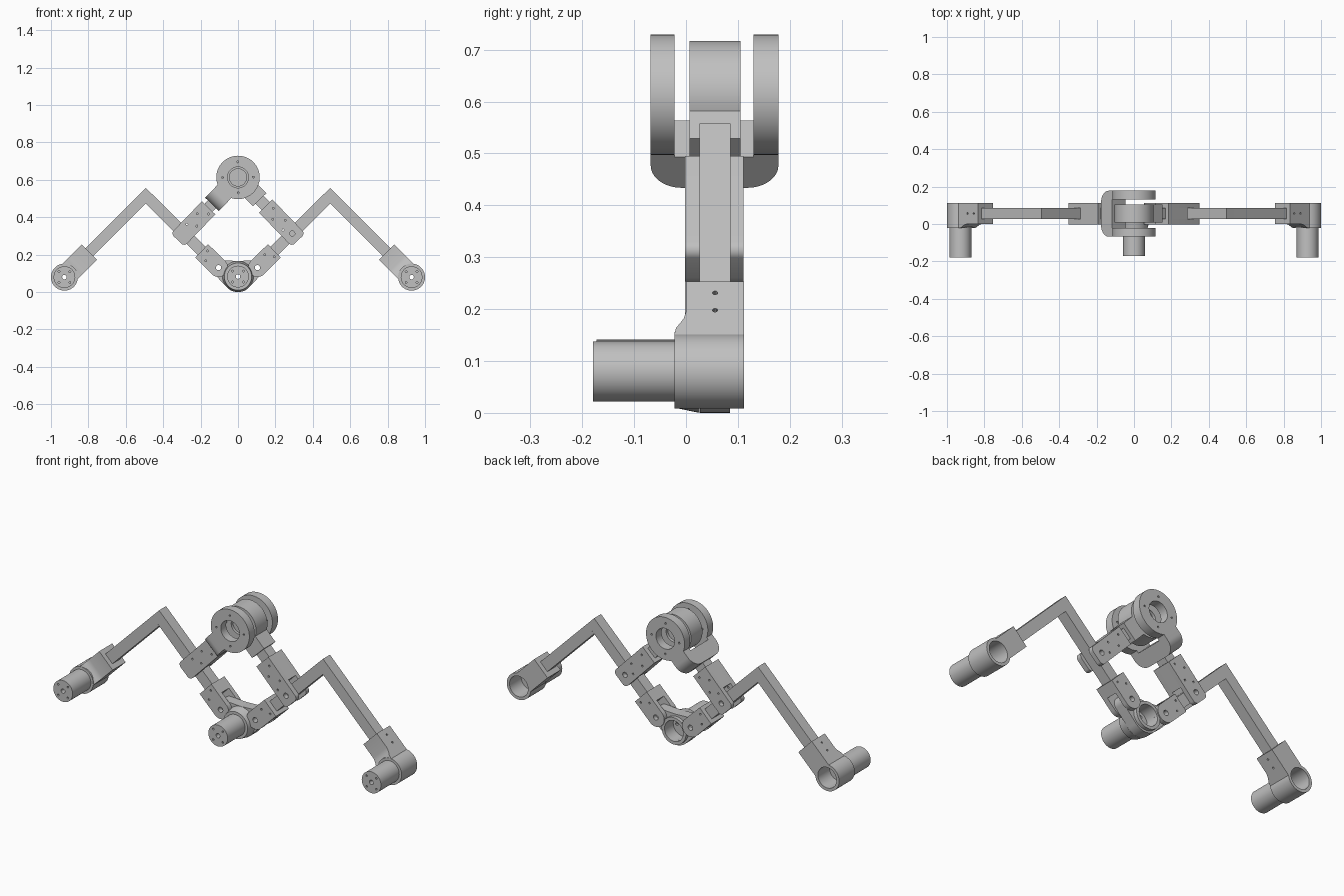
import bpy, bmesh
from math import sin, cos, asin, acos, atan2, pi, hypot
from mathutils import Matrix

cube = bpy.data.objects.get("Cube")
if cube:
    bpy.data.objects.remove(cube, do_unlink=True)

grey = bpy.data.materials.new("machined_grey")
grey.use_nodes = True
GREY = (0.53, 0.53, 0.53, 1)
grey.diffuse_color = GREY
grey.node_tree.nodes["Principled BSDF"].inputs["Base Color"].default_value = GREY
parts = []


# --- helpers: local axes are u (along the link), y (depth), v (across) ---
def frame(a, b):
    """Local frame at point a of the xz plane, u pointing towards b."""
    t = atan2(b[1] - a[1], b[0] - a[0])
    c, s = cos(t), sin(t)
    return Matrix(((c, 0, -s, a[0]), (0, 1, 0, 0), (s, 0, c, a[1]), (0, 0, 0, 1)))


def arc(cx, cy, r, a0, a1, n=16):
    return [(cx + r * cos(a0 + (a1 - a0) * i / n), cy + r * sin(a0 + (a1 - a0) * i / n))
            for i in range(n + 1)]


def circle(r, u=0, v=0, n=40):
    return arc(u, v, r, 0, 2 * pi, n)[:-1]


def rect(u0, u1, w):
    return [(u0, -w), (u1, -w), (u1, w), (u0, w)]


def keyhole(r, w, length):
    """Round head at the origin with a straight tongue."""
    a = asin(min(w / r, 1))
    return arc(0, 0, r, a, 2 * pi - a, 48) + [(length, -w), (length, w)]


def capsule(r1, r2, length):
    """Two circles joined by their tangents."""
    a = acos((r1 - r2) / length)
    return arc(0, 0, r1, a, 2 * pi - a, 40) + arc(length, 0, r2, -a, a, 24)


def add_prism(bm, pts, lo, hi, m, axis="y"):
    rings = []
    for h in (lo, hi):
        co = [(p, h, q) if axis == "y" else (p, q, h) for p, q in pts]
        rings.append([bm.verts.new(m @ Matrix.Translation(c).to_translation()) for c in co])
    bm.faces.new(rings[0])
    bm.faces.new(rings[1][::-1])
    n = len(pts)
    for i in range(n):
        j = (i + 1) % n
        bm.faces.new((rings[0][i], rings[0][j], rings[1][j], rings[1][i]))


def to_object(name, bm):
    bmesh.ops.recalc_face_normals(bm, faces=bm.faces)
    mesh = bpy.data.meshes.new(name)
    bm.to_mesh(mesh)
    bm.free()
    mesh.materials.append(grey)
    ob = bpy.data.objects.new(name, mesh)
    bpy.context.scene.collection.objects.link(ob)
    return ob


def part(name, m, solids, holes=()):
    """Object from prisms (points, low, high, axis), with holes cut out."""
    bm = bmesh.new()
    for s in solids:
        add_prism(bm, *s[:3], m, *s[3:])
    ob = to_object(name, bm)
    if holes:
        bm = bmesh.new()
        for s in holes:
            add_prism(bm, *s[:3], m, *s[3:])
        cutter = to_object("cutter", bm)
        cutter.hide_render = True
        mod = ob.modifiers.new("holes", "BOOLEAN")
        mod.operation, mod.object, mod.solver = "DIFFERENCE", cutter, "EXACT"
        mod.use_self = len(solids) > 1
        bpy.context.view_layer.update()
        dg = bpy.context.evaluated_depsgraph_get()
        mesh = bpy.data.meshes.new_from_object(ob.evaluated_get(dg))
        ob.modifiers.clear()
        ob.data = mesh
        bpy.data.objects.remove(cutter, do_unlink=True)
    parts.append(ob)
    return ob


def screws(r, ring, count, lo, hi, turn=0.0):
    return [(circle(r, ring * cos(turn + 2 * pi * i / count),
                    ring * sin(turn + 2 * pi * i / count), 12), lo, hi)
            for i in range(count)]


# --- joint positions in the xz plane (mirrored by side) ---
TOP, HUB = (0, 0.613), (0, 0.083)
Y0, Y1 = -0.002, 0.111          # clevis depth
B0, B1 = 0.026, 0.086           # bar depth


def motor(name, at, front, back):
    part(name, frame(at, (at[0] + 1, at[1])), [(circle(0.058), front, back)],
         [(circle(0.012, n=20), front - 1, back + 1), (circle(0.026), front - 1, front + 0.006)]
         + screws(0.005, 0.041, 4, front - 1, front + 0.02, pi / 4)
         + screws(0.008, 0.034, 3, back - 0.02, back + 1))


for s, side in ((1, "left"), (-1, "right")):
    elbow, pivot = (s * 0.493, 0.515), (s * 0.29, 0.313)
    low, end = (s * 0.104, 0.131), (s * 0.928, 0.08)

    # long inner bar and outer forearm bar
    m = frame(low, elbow)
    reach = hypot(elbow[0] - low[0], elbow[1] - low[1])
    part(side + "_inner_bar", m, [(rect(0.07, reach + 0.03, 0.03), B0, B1)])
    m = frame(end, elbow)
    reach = hypot(elbow[0] - end[0], elbow[1] - end[1])
    part(side + "_forearm_bar", m, [(rect(0.15, reach - 0.03, 0.03), B0, B1)])

    # end motor with its holder: flared arm and bored barrel
    part(side + "_holder_arm", m,
         [([(0.188, 0), (0.188, 0.112), (0.062, 0.112), (0.04, 0.112), (0.04, -0.022)]
           + arc(0.047, 0.05, 0.072, -pi / 2, -pi / 4, 8)[:1]
           + [(0.062, -0.019), (0.075, -0.011), (0.088, -0.004), (0.105, 0)],
           -0.057, 0.057, "v")],
         [(circle(0.056), 0.0, 1)]
         + [(circle(0.005, u, 0.056, 12), -1, 1, "v") for u in (0.11, 0.157)])
    part(side + "_holder_barrel", m, [(circle(0.072, n=56), -0.022, 0.112)],
         [(circle(0.056), -1, 1)])
    motor(side + "_motor", end, -0.179, 0.012)

    # lower clevis gripping the inner bar and pinned to the hub link
    m = frame(low, elbow)
    cheek = keyhole(0.05, 0.0499, 0.127)
    for y0, y1, tag in ((Y0, B0, "front"), (B1, Y1, "back")):
        outer = (y0 - 1, y0 + 0.012) if tag == "front" else (y1 - 0.012, y1 + 1)
        part(f"{side}_lower_cheek_{tag}", m, [(cheek, y0, y1)],
             [(circle(0.014, n=24), -1, 1), (circle(0.026, n=28), *outer)]
             + [(circle(0.005, u, v, 12), -1, 1)
                for u, v in ((0.075, 0.022), (0.105, -0.022))])
    part(side + "_lower_clevis_core", m, [(rect(0.065, 0.127, 0.0499), B0, B1)])

    # hub link between the lower pivot and the central hub
    m = frame(HUB, low)
    gap = hypot(low[0] - HUB[0], low[1] - HUB[1])
    part(side + "_hub_link", m, [(capsule(0.083, 0.04, gap), B0 + 0.001, B1 - 0.001)],
         [(circle(0.056), -1, 1), (circle(0.014, gap, 0, 24), -1, 1)])

    # upper clevis around the middle of the inner bar
    m = frame(TOP, pivot)
    pin = hypot(pivot[0] - TOP[0], pivot[1] - TOP[1])
    d0, d1, c = (0.213 if s > 0 else 0.226), 0.465, 0.022
    cheek = ([(d0, 0.05), (d0, -0.05)] + arc(d1 - c, c - 0.05, c, -pi / 2, 0, 8)
             + arc(d1 - c, 0.05 - c, c, 0, pi / 2, 8))
    for y0, y1, tag in ((Y0, B0, "front"), (B1, Y1, "back")):
        pin_hole = [(circle(0.014, pin, 0, 24), -1, 1)] if s > 0 or tag == "back" else []
        part(f"{side}_upper_cheek_{tag}", m, [(cheek, y0, y1)],
             pin_hole + [(circle(0.005, u, v, 12), -1, 1) for u, v in
                         ((0.25, 0.022), (0.29, -0.022), (0.34, 0.022), (0.37, -0.022))])
    part(side + "_upper_clevis_core", m, [(rect(d0, 0.36, 0.05), B0, B1)])
    part(side + "_upper_bar", m, [(rect(0.15, d0 + 0.02, 0.03), B0, B1)])

# --- top joint: single knuckle on one side, fork on the other ---
m = frame(TOP, (0.29, 0.313))
part("knuckle", m, [(keyhole(0.104, 0.05, 0.166), 0.007, 0.105)],
     [(circle(0.034), -1, 1), (circle(0.046), -1, 0.022), (circle(0.046), 0.09, 1)]
     + screws(0.005, 0.075, 4, -1, 0.02, pi / 4))
m = frame(TOP, (-0.29, 0.313))
for y0, y1, tag in ((-0.068, -0.022, "front"), (0.13, 0.178, "back")):
    part("fork_ring_" + tag, m, [(keyhole(0.116, 0.051, 0.118), y0, y1)],
         [(circle(0.056), -1, 1)] + screws(0.005, 0.083, 4, -1, 1, pi / 4))
part("fork_bridge", m,
     [([(0.118, -0.068)] + arc(0.14, -0.008, 0.06, -pi / 2, 0)
       + arc(0.14, 0.118, 0.06, 0, pi / 2) + [(0.118, 0.178)], -0.051, 0.051, "v")])

# --- central hub: tapered front collar, bored rear barrel and motor ---
m = frame(HUB, (1, HUB[1]))
bm = bmesh.new()
rings = [[bm.verts.new((r * cos(2 * pi * i / 48), y, HUB[1] + r * sin(2 * pi * i / 48)))
          for i in range(48)] for r, y in ((0.056, -0.022), (0.073, -0.022), (0.083, B0), (0.056, B0))]
for a, b in zip(rings, rings[1:] + rings[:1]):
    for i in range(48):
        bm.faces.new((a[i], a[i - 1], b[i - 1], b[i]))
parts.append(to_object("hub_collar", bm))
part("hub_barrel", m, [(circle(0.073, n=48), B1 - 0.01, 0.105)], [(circle(0.056), -1, 1)])
motor("hub_motor", HUB, -0.172, 0.03)

# --- smooth round walls, crisp edges ---
bpy.ops.object.select_all(action="DESELECT")
for ob in parts:
    ob.select_set(True)
bpy.context.view_layer.objects.active = parts[0]
bpy.ops.object.shade_smooth_by_angle(angle=pi / 6)
